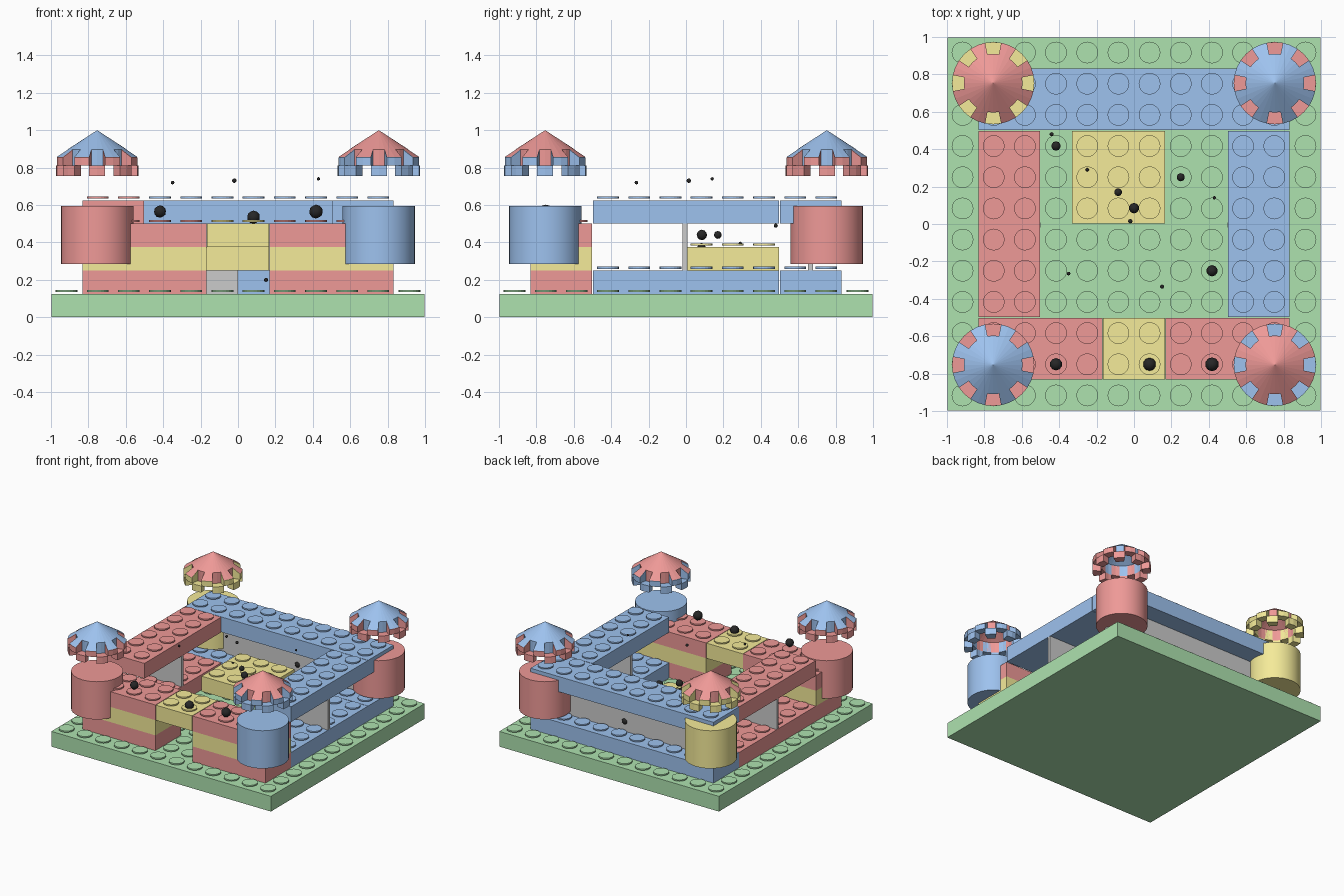
import bpy, bmesh
from math import pi, sin, cos
from mathutils import Matrix

if "Cube" in bpy.data.objects:
    bpy.data.objects.remove(bpy.data.objects["Cube"])

P = 1 / 6          # stud pitch
H = 0.125          # brick height


def mat(name, rgb):
    m = bpy.data.materials.new(name)
    m.diffuse_color = (*rgb, 1)
    m.use_nodes = True
    m.node_tree.nodes["Principled BSDF"].inputs["Base Color"].default_value = m.diffuse_color
    return m


RED = mat("red", (0.86, 0.32, 0.31))
BLUE = mat("blue", (0.34, 0.54, 0.86))
YELLOW = mat("yellow", (0.91, 0.83, 0.32))
GREEN = mat("green", (0.42, 0.76, 0.43))
BLACK = mat("black", (0.02, 0.02, 0.02))


def finish(bm, name, material=None, smooth=False):
    me = bpy.data.meshes.new(name)
    bmesh.ops.recalc_face_normals(bm, faces=bm.faces[:])
    bm.to_mesh(me)
    bm.free()
    ob = bpy.data.objects.new(name, me)
    bpy.context.collection.objects.link(ob)
    if material:
        me.materials.append(material)
    if smooth:
        bpy.context.view_layer.objects.active = ob
        ob.select_set(True)
        bpy.ops.object.shade_smooth_by_angle()
        ob.select_set(False)
    return ob


def add_box(bm, x0, x1, y0, y1, z0, z1):
    m = Matrix.Translation(((x0 + x1) / 2, (y0 + y1) / 2, (z0 + z1) / 2))
    bmesh.ops.create_cube(bm, size=1, matrix=m @ Matrix.Diagonal((x1 - x0, y1 - y0, z1 - z0, 1)))


def add_cyl(bm, x, y, z0, z1, r, n):
    bmesh.ops.create_cone(bm, cap_ends=True, segments=n, radius1=r, radius2=r, depth=z1 - z0,
                          matrix=Matrix.Translation((x, y, (z0 + z1) / 2)))


def brick(name, material, x0, x1, y0, y1, layer, studs=True):
    """Brick measured in stud units; studs are thin discs just above the top."""
    bm = bmesh.new()
    g = 0.002
    z = layer * H
    add_box(bm, x0 * P + g, x1 * P - g, y0 * P + g, y1 * P - g, z, z + H)
    if studs:
        for i in range(x0, x1):
            for j in range(y0, y1):
                add_cyl(bm, (i + .5) * P, (j + .5) * P, z + H + 0.009, z + H + 0.02, 0.058, 20)
    return finish(bm, name, material)


def panel(name, x0, x1, y0, y1, z0, z1):
    bm = bmesh.new()
    add_box(bm, x0, x1, y0, y1, z0, z1)
    return finish(bm, name)


# Base plate
brick("base_plate", GREEN, -6, 6, -6, 6, 0)

# Front wall with gate and lintel
for side, x0, x1 in (("left", -5, -1), ("right", 1, 5)):
    for layer, colour in ((1, RED), (2, YELLOW), (3, RED)):
        brick(f"front_wall_{side}_{layer}", colour, x0, x1, -5, -3, layer, layer == 3)
brick("gate_lintel", YELLOW, -1, 1, -5, -3, 3)

# Side and back walls: bottom course and raised top course
for layer, tag in ((1, "bottom"), (4, "top")):
    brick(f"left_wall_{tag}", RED, -5, -3, -3, 3, layer)
    brick(f"right_wall_{tag}", BLUE, 3, 5, -3, 3, layer)
    brick(f"back_wall_{tag}", BLUE, -5, 5, 3, 5, layer)

# Thin panels holding up the top courses
panel("left_panel", -0.83, -0.5, -0.018, 0.007, 0.25, 0.5)
panel("right_panel", 0.5, 0.83, -0.018, 0.007, 0.25, 0.5)
panel("back_panel", -0.83, 0.83, 0.652, 0.68, 0.25, 0.5)

# Inner platform and its support
brick("inner_platform", YELLOW, -2, 1, 0, 3, 2)
panel("platform_support", -0.33, 0, 0.24, 0.265, 0.125, 0.25)


def ring_pt(r, a, z):
    return (r * cos(a), r * sin(a), z)


R0, R1 = 0.157, 0.22                  # notch radius, rim radius
Z0, Z1, Z2 = 0.755, 0.81, 0.857       # tooth bottom, tooth top, rim height
SLOPE = (1 - Z2) / R1


def cone_z(r):
    return 1 - SLOPE * r


def add_wedge(bm, a, half, zb, zt_in, zt_out):
    """Block following an arc between the notch and rim radii."""
    loops = []
    for k in (-1, 0, 1):
        t = a + k * half
        loops.append([bm.verts.new(ring_pt(*q)) for q in
                      ((R0, t, zb), (R1, t, zb), (R1, t, zt_out), (R0, t, zt_in))])
    for p, q in zip(loops, loops[1:]):
        for i in range(4):
            bm.faces.new((p[i], p[(i + 1) % 4], q[(i + 1) % 4], q[i]))
    bm.faces.new(loops[0])
    bm.faces.new(loops[-1])


def tower(name, x, y, body, trim, roof):
    # Drum
    bm = bmesh.new()
    add_cyl(bm, x, y, 0.285, 0.595, 0.194, 32)
    finish(bm, name + "_drum", body, True)
    # Battlement: lower teeth, upper teeth half a step round
    bm = bmesh.new()
    for k in range(8):
        a = k * pi / 4
        add_wedge(bm, a, pi / 16, Z0, Z1, Z1)
        add_wedge(bm, a + pi / 8, pi / 16, Z1, cone_z(R0) - .003, Z2 - .003)
    finish(bm, name + "_battlement", trim).location = (x, y, 0)
    # Notched hollow cone roof
    bm = bmesh.new()
    apex = bm.verts.new((0, 0, 1))
    n = 32
    angs = [(i - 1) * pi / 16 for i in range(n)]
    inner = [bm.verts.new(ring_pt(R0, a, cone_z(R0))) for a in angs]
    low = [bm.verts.new(ring_pt(R0, a, Z1)) for a in angs]
    for i in range(n):
        j = (i + 1) % n
        bm.faces.new((apex, inner[i], inner[j]))
        bm.faces.new((inner[i], low[i], low[j], inner[j]))
        if i % 4 >= 2:
            o = [bm.verts.new(ring_pt(R1, angs[q], Z2)) for q in (i, j)]
            bm.faces.new((inner[i], o[0], o[1], inner[j]))
    finish(bm, name + "_roof", roof).location = (x, y, 0)


# Corner towers
T = 0.753
tower("front_left_tower", -T, -T, RED, RED, BLUE)
tower("front_right_tower", T, -T, BLUE, BLUE, RED)
tower("back_left_tower", -T, T, YELLOW, YELLOW, RED)
tower("back_right_tower", T, T, RED, RED, BLUE)

# Small black beads: on studs, platform and loose in the yard
beads = [(-.417, -.75, .565, .033), (.083, -.75, .535, .035), (.417, -.75, .565, .037),
         (.417, -.25, .19, .03), (.25, .25, .19, .022), (-.417, .417, .19, .025),
         (-.085, .17, .44, .021), (0, .085, .44, .028), (0, .083, .375, .022),
         (.083, .667, .33, .028), (-.35, -.265, .72, .01), (-.02, .015, .73, .012),
         (.43, .14, .74, .009), (.15, -.335, .2, .011), (-.25, .29, .395, .009),
         (-.44, .48, .49, .011)]
for i, (x, y, z, r) in enumerate(beads):
    bm = bmesh.new()
    bmesh.ops.create_icosphere(bm, subdivisions=2, radius=r, matrix=Matrix.Translation((x, y, z)))
    finish(bm, f"bead_{i + 1}", BLACK, True)
